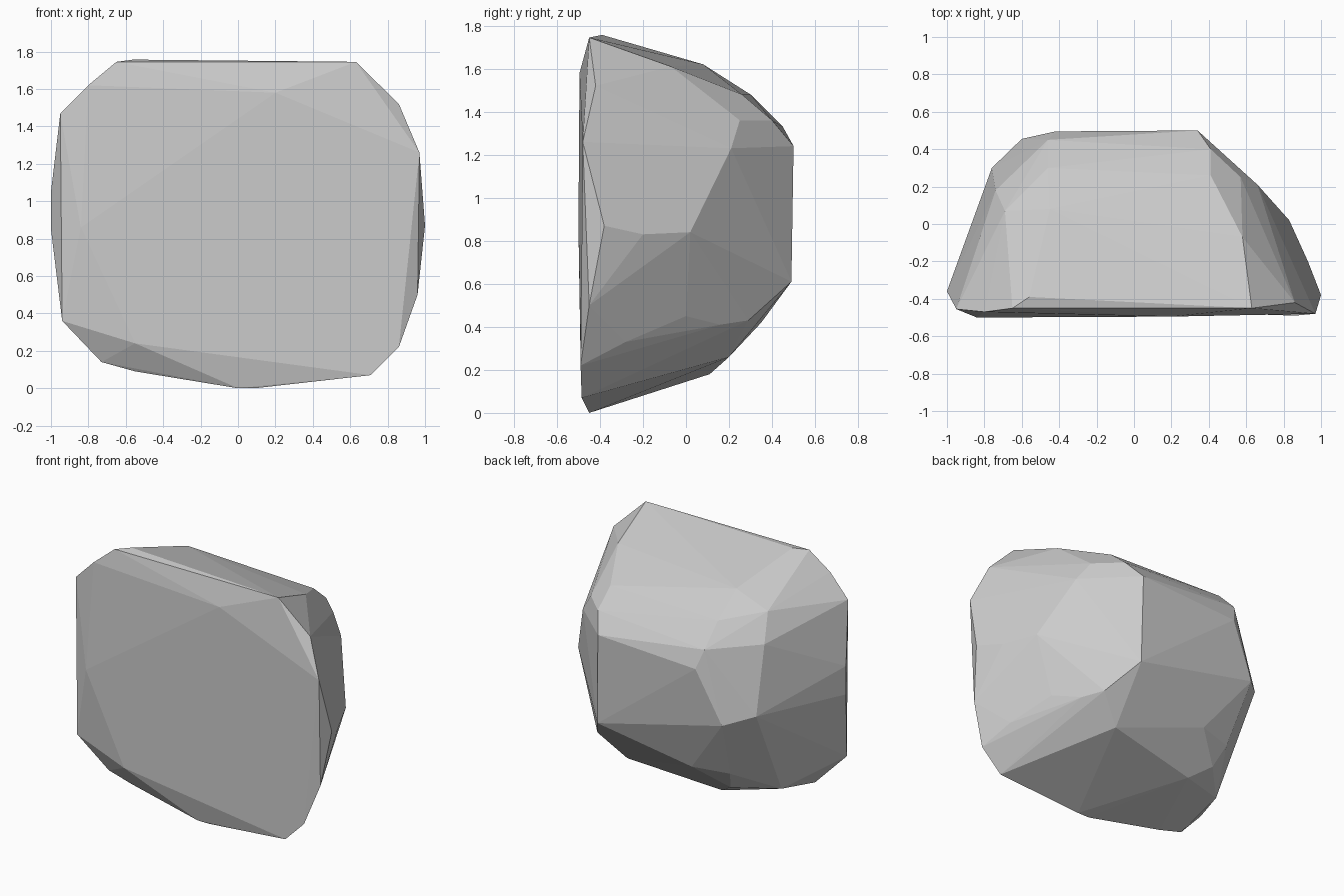
import bpy, bmesh

# Faceted boulder: the convex hull of a few corner points per region
front = [(-.65, -.45, 1.745), (-.56, -.39, 1.757), (.63, -.45, 1.745), (.86, -.42, 1.52),
         (.97, -.48, 1.26), (.86, -.49, .22), (.71, -.485, .07), (.09, -.45, 0), (0, -.45, 0),
         (-.55, -.49, .24), (-.84, -.5, .86), (.2, -.495, 1.58), (-.8, -.47, 1.62)]
left = [(-.95, -.455, 1.47), (-1, -.36, .85), (-1, -.36, 1.05), (-.94, -.455, .36),
        (-.73, -.4, .14), (-.55, -.4, .09), (-.72, -.04, .23), (-.66, -.18, 1.63),
        (-.69, .07, 1.52), (-.74, .18, 1.34), (-.76, .3, .88)]
right = [(1, -.38, .87), (.96, -.45, .5), (.93, -.2, .83), (.83, .02, .84), (.8, -.28, .33),
         (.69, .0, .45), (.57, .16, .41), (.75, -.2, 1.48), (.58, -.07, 1.61), (.66, .21, 1.23),
         (.57, .25, 1.36)]
back = [(.34, .5, 1.24), (.35, .49, .61), (-.42, .495, 1.2), (-.46, .45, 1.33), (-.6, .455, .83),
        (-.54, .28, .41), (-.29, .35, .42), (.49, .29, .43), (.32, .2, .26), (-.49, .2, .27),
        (-.36, .11, .18), (-.46, .3, 1.48), (-.45, .08, 1.62), (.41, .26, 1.48), (.41, .4, 1.36)]

bm = bmesh.new()
for p in front + left + right + back:
    bm.verts.new(p)
hull = bmesh.ops.convex_hull(bm, input=bm.verts[:])
loose = {g for g in hull["geom_interior"] + hull["geom_unused"] if isinstance(g, bmesh.types.BMVert)}
bmesh.ops.delete(bm, geom=list(loose), context='VERTS')

# Merge nearly coplanar triangles into broad flat facets
bmesh.ops.dissolve_limit(bm, angle_limit=.04, verts=bm.verts[:], edges=bm.edges[:])
bmesh.ops.recalc_face_normals(bm, faces=bm.faces[:])

mesh = bpy.data.meshes.new("boulder")
bm.to_mesh(mesh)
bm.free()
bpy.context.collection.objects.link(bpy.data.objects.new("boulder", mesh))
